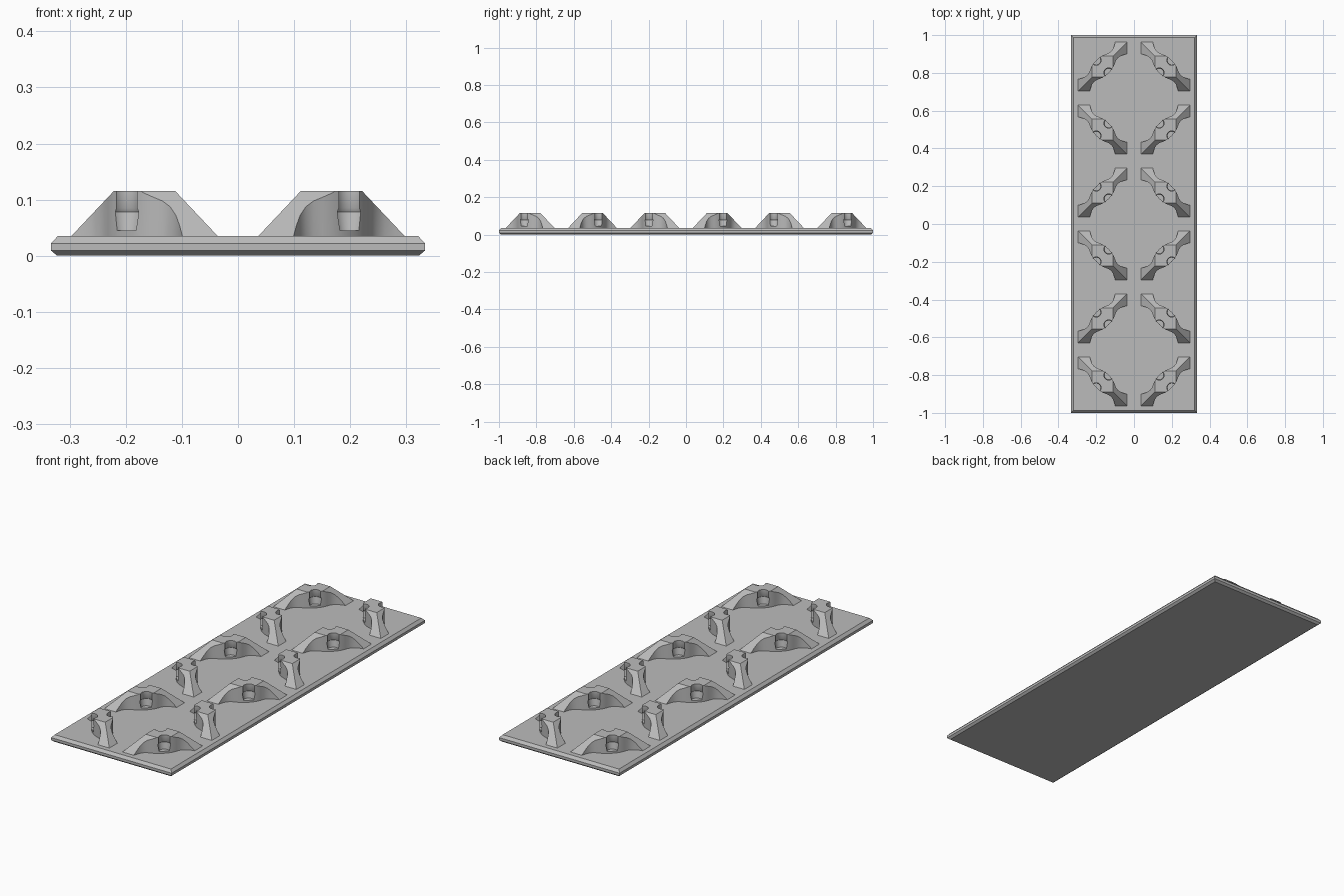
import bpy, bmesh, math
from mathutils import Matrix

if "Cube" in bpy.data.objects:
    bpy.data.objects.remove(bpy.data.objects["Cube"], do_unlink=True)

grey = bpy.data.materials.new("plain grey")
grey.use_nodes = True
colour = (0.5, 0.5, 0.5, 1)
grey.diffuse_color = colour
grey.node_tree.nodes["Principled BSDF"].inputs["Base Color"].default_value = colour


def add_object(name, mesh):
    ob = bpy.data.objects.new(name, mesh)
    bpy.context.collection.objects.link(ob)
    return ob


def loft(name, rings):
    """Closed solid through matching rings of points."""
    bm = bmesh.new()
    loops = [[bm.verts.new(p) for p in ring] for ring in rings]
    n = len(loops[0])
    for low, high in zip(loops, loops[1:]):
        for i in range(n):
            j = (i + 1) % n
            bm.faces.new((low[i], low[j], high[j], high[i]))
    bm.faces.new(loops[0][::-1])
    bm.faces.new(loops[-1])
    bmesh.ops.recalc_face_normals(bm, faces=bm.faces)
    mesh = bpy.data.meshes.new(name)
    bm.to_mesh(mesh)
    bm.free()
    mesh.materials.append(grey)
    return add_object(name, mesh)


def rect(hx, hy, z):
    return [(-hx, -hy, z), (hx, -hy, z), (hx, hy, z), (-hx, hy, z)]


def circle(x, y, r, z, n=24):
    return [(x + r * math.cos(math.tau * i / n), y + r * math.sin(math.tau * i / n), z)
            for i in range(n)]


# Base plate with chamfered upper and lower rims
TOP = 0.035
HX, HY = 1 / 3, 1.0
loft("base_plate", [rect(HX - inset, HY - inset, z) for inset, z in
                    ((0.011, 0), (0, 0.009), (0, 0.022), (0.012, TOP))])

# Divider: sloped block trimmed to a waisted plan, with a socket in each side
block = loft("divider", [rect(0.138, 0.138, TOP - 0.008), rect(0.055, 0.055, 0.115)])

half = [(0, 0.047), (0.02, 0.046), (0.04, 0.042), (0.057, 0.035), (0.073, 0.028),
        (0.09, 0.025), (0.107, 0.028), (0.125, 0.036), (0.146, 0.048), (0.21, 0.085)]
side = [(-t, u) for t, u in half[:0:-1]] + half
outline = side + [(-t, -u) for t, u in side]
turn = Matrix.Rotation(math.pi / 4, 4, "Z")
plan = loft("plan_cutter", [[(x, y, z) for x, y in outline] for z in (0, 0.2)])
plan.data.transform(turn)
helpers = [plan]

for s in (-1, 1):
    socket = loft("socket_cutter", [circle(0, s * 0.047, r, z) for r, z in
                  ((0.024, 0.045), (0.030, 0.078), (0.026, 0.085), (0.026, 0.2))])
    socket.data.transform(turn)
    helpers.append(socket)

for ob in helpers:
    ob.hide_render = True
    mod = block.modifiers.new(ob.name, "BOOLEAN")
    mod.operation = "INTERSECT" if ob is plan else "DIFFERENCE"
    mod.solver = "EXACT"
    mod.object = ob

bpy.context.view_layer.update()
divider = bpy.data.meshes.new_from_object(
    block.evaluated_get(bpy.context.evaluated_depsgraph_get()))
divider.name = "divider"
for ob in helpers + [block]:
    bpy.data.objects.remove(ob, do_unlink=True)

# Twelve dividers, alternating diagonals over the plate
for row in range(6):
    for col in range(2):
        ob = add_object(f"divider_{row + 1}_{'left' if col else 'right'}", divider)
        ob.location = ((col - 0.5) / 3, (row - 2.5) / 3, 0)
        if (row + col) % 2 == 0:
            ob.rotation_euler.z = math.pi / 2
        bpy.ops.object.select_all(action="DESELECT")
        ob.select_set(True)
        bpy.context.view_layer.objects.active = ob
        if row == col == 0:
            bpy.ops.object.shade_smooth_by_angle(angle=math.radians(30))
